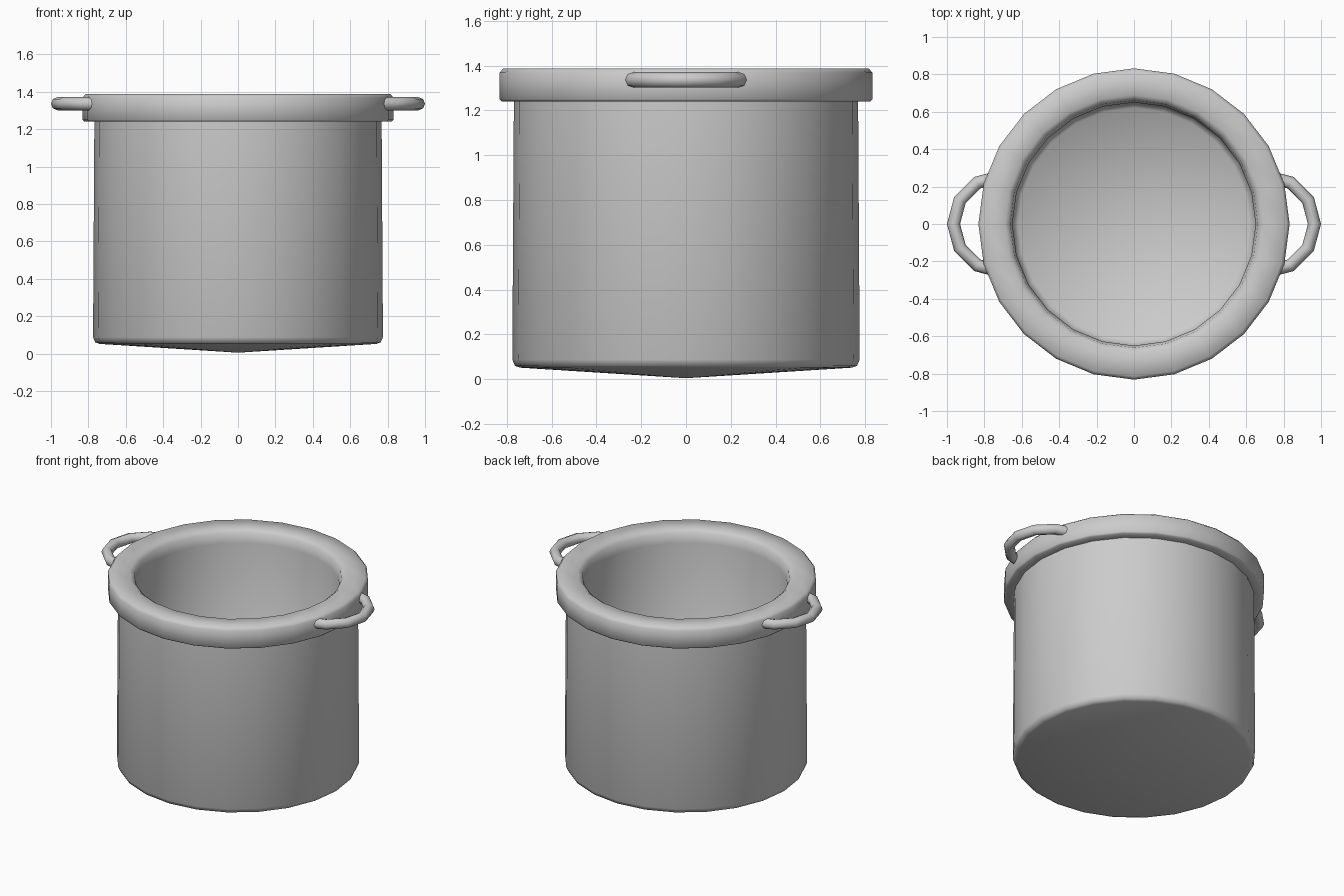
import bpy, bmesh
from math import cos, sin, pi, radians

if "Cube" in bpy.data.objects:
    bpy.data.objects.remove(bpy.data.objects["Cube"])


def finish(name, bm, angle):
    bmesh.ops.recalc_face_normals(bm, faces=bm.faces)
    me = bpy.data.meshes.new(name)
    bm.to_mesh(me)
    bm.free()
    ob = bpy.data.objects.new(name, me)
    bpy.context.collection.objects.link(ob)
    bpy.ops.object.select_all(action='DESELECT')
    ob.select_set(True)
    bpy.context.view_layer.objects.active = ob
    bpy.ops.object.shade_smooth_by_angle(angle=radians(angle))
    return ob


def bridge(bm, a, b):
    n = len(a)
    for i in range(n):
        bm.faces.new((a[i], a[(i + 1) % n], b[(i + 1) % n], b[i]))


def lathe(name, profile, n, angle):
    # closed solid: first and last points lie on the axis
    bm = bmesh.new()
    rings = [[bm.verts.new((r * cos(2 * pi * i / n), r * sin(2 * pi * i / n), z))
              for i in range(n)] for r, z in profile[1:-1]]
    for a, b in zip(rings, rings[1:]):
        bridge(bm, a, b)
    for (r, z), ring in ((profile[0], rings[0]), (profile[-1], rings[-1])):
        tip = bm.verts.new((0, 0, z))
        for i in range(n):
            bm.faces.new((tip, ring[i], ring[(i + 1) % n]))
    return finish(name, bm, angle)


def handle(name, side):
    # half ring of round bar, ends buried in the rim
    bm = bmesh.new()
    R, r, cx, z, m = 0.255, 0.035, 0.71, 1.336, 8
    rings = []
    for k in range(7):
        t = -pi / 2 + pi * k / 6
        rings.append([])
        for j in range(m):
            p = 2 * pi * j / m
            d = R + r * cos(p)
            rings[-1].append(bm.verts.new((side * (cx + d * cos(t)), d * sin(t), z + r * sin(p))))
    for a, b in zip(rings, rings[1:]):
        bridge(bm, a, b)
    bm.faces.new(rings[0])
    bm.faces.new(rings[-1])
    return finish(name, bm, 60)


# pot: shallow cone base, wall, thick rim, inner wall and floor
lathe("pot_body", [
    (0, 0.005), (0.74, 0.052), (0.763, 0.06), (0.775, 0.088),
    (0.768, 1.24), (0.822, 1.24), (0.832, 1.25), (0.832, 1.368),
    (0.815, 1.387), (0.69, 1.387), (0.662, 1.365),
    (0.65, 1.30), (0.65, 0.18), (0.62, 0.15), (0, 0.105)], 24, 50)

# two side handles
handle("handle_right", 1)
handle("handle_left", -1)
